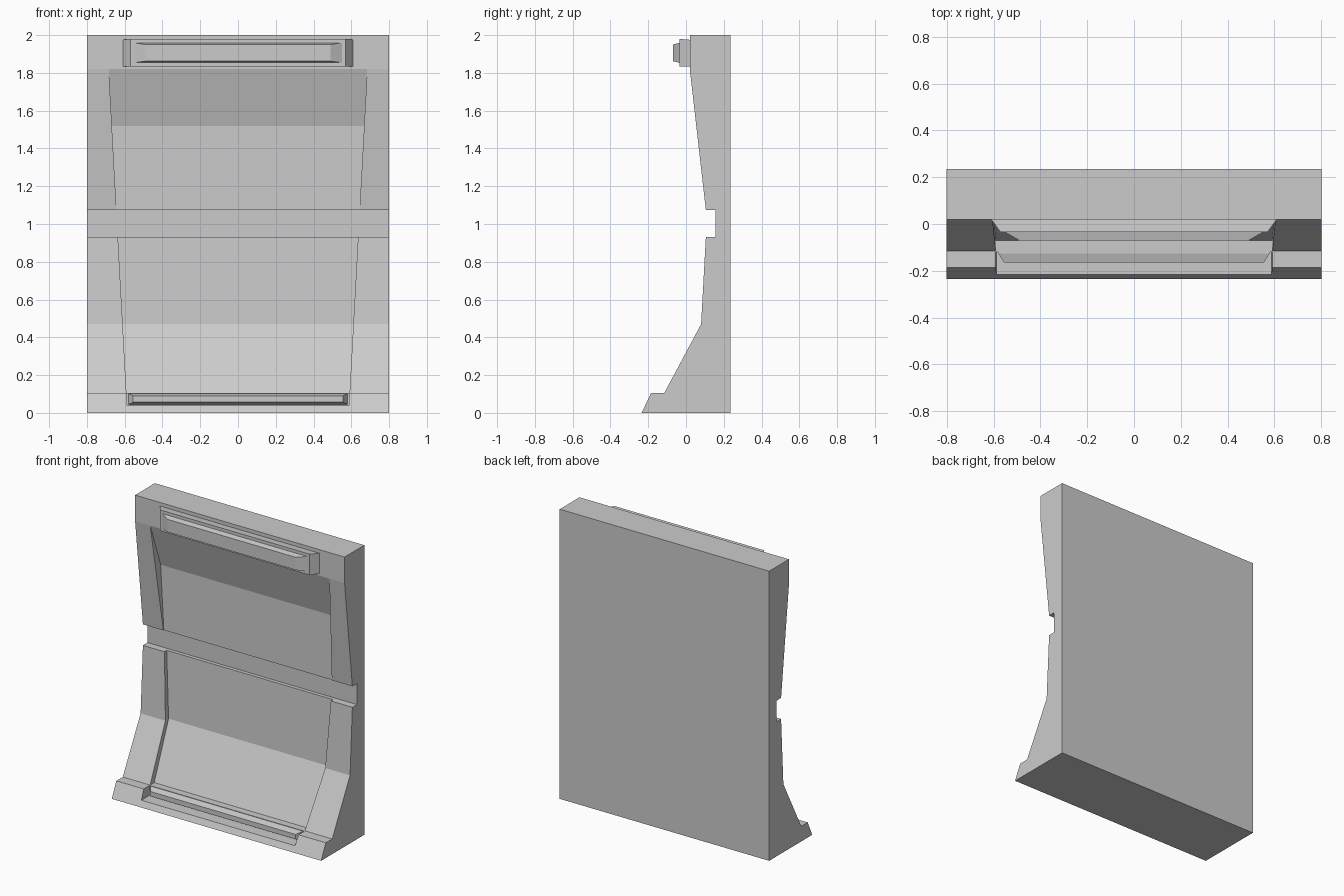
import bpy, bmesh

cube = bpy.data.objects.get("Cube")
if cube:
    bpy.data.objects.remove(cube)

grey = bpy.data.materials.new("plain_grey")
grey.use_nodes = True
colour = (0.6, 0.6, 0.6, 1)
grey.diffuse_color = colour
grey.node_tree.nodes["Principled BSDF"].inputs["Base Color"].default_value = colour


def loft(name, rings):
    """Join matching rings of points into a closed, flat-faced solid."""
    bm = bmesh.new()
    loops = [[bm.verts.new(p) for p in ring] for ring in rings]
    for a, b in zip(loops, loops[1:]):
        for i in range(len(a)):
            j = (i + 1) % len(a)
            bm.faces.new((a[i], a[j], b[j], b[i]))
    bm.faces.new(loops[0][::-1])
    bm.faces.new(loops[-1])
    bmesh.ops.recalc_face_normals(bm, faces=bm.faces)
    mesh = bpy.data.meshes.new(name)
    bm.to_mesh(mesh)
    bm.free()
    mesh.materials.append(grey)
    obj = bpy.data.objects.new(name, mesh)
    bpy.context.collection.objects.link(obj)
    return obj


def extrude(name, profile, x_start, x_end):
    """Extrude a (y, z) profile between two x limits given as functions of z."""
    return loft(name, [[(x(z), y, z) for y, z in profile] for x in (x_start, x_end)])


def bar(name, sections):
    """Stack of rectangles facing the front: (y, half width, low z, high z)."""
    return loft(name, [[(-w, y, lo), (w, y, lo), (w, y, hi), (-w, y, hi)]
                       for y, w, lo, hi in sections])


def inner_edge(z):
    # The pillars grow narrower towards the top
    return 0.585 + 0.0545 * z


# Side pillars
pillar = [(0.235, 0), (-0.235, 0), (-0.185, 0.105), (-0.115, 0.105),
          (0.08, 0.47), (0.105, 0.93), (0.155, 0.93), (0.155, 1.075),
          (0.105, 1.075), (0.02, 1.82), (0.02, 2), (0.235, 2)]
for name, side in (("left_pillar", 1), ("right_pillar", -1)):
    extrude(name, pillar, lambda z: side * inner_edge(z), lambda z: side * 0.8)

# Recessed centre panel with its floor pocket and middle channel
panel = [(0.235, 0), (-0.235, 0), (-0.216, 0.04), (-0.12, 0.04),
         (-0.12, 0.105), (-0.07, 0.105), (0.115, 0.47), (0.13, 0.93),
         (0.155, 0.93), (0.155, 1.075), (0.11, 1.075), (0.11, 1.52),
         (0.02, 1.82), (0.02, 2), (0.235, 2)]
extrude("centre_panel", panel, lambda z: -inner_edge(z), inner_edge)

# Stepped fixture at the top and bevelled bar in the floor pocket
bar("top_fixture_base", [(0.025, 0.61, 1.835, 1.975), (0.02, 0.61, 1.835, 1.975),
                         (-0.035, 0.57, 1.835, 1.98)])
bar("top_fixture_front", [(-0.03, 0.56, 1.853, 1.96), (-0.07, 0.49, 1.862, 1.95)])
bar("floor_bar", [(-0.115, 0.58, 0.045, 0.102), (-0.125, 0.58, 0.045, 0.102),
                  (-0.165, 0.555, 0.057, 0.09)])
